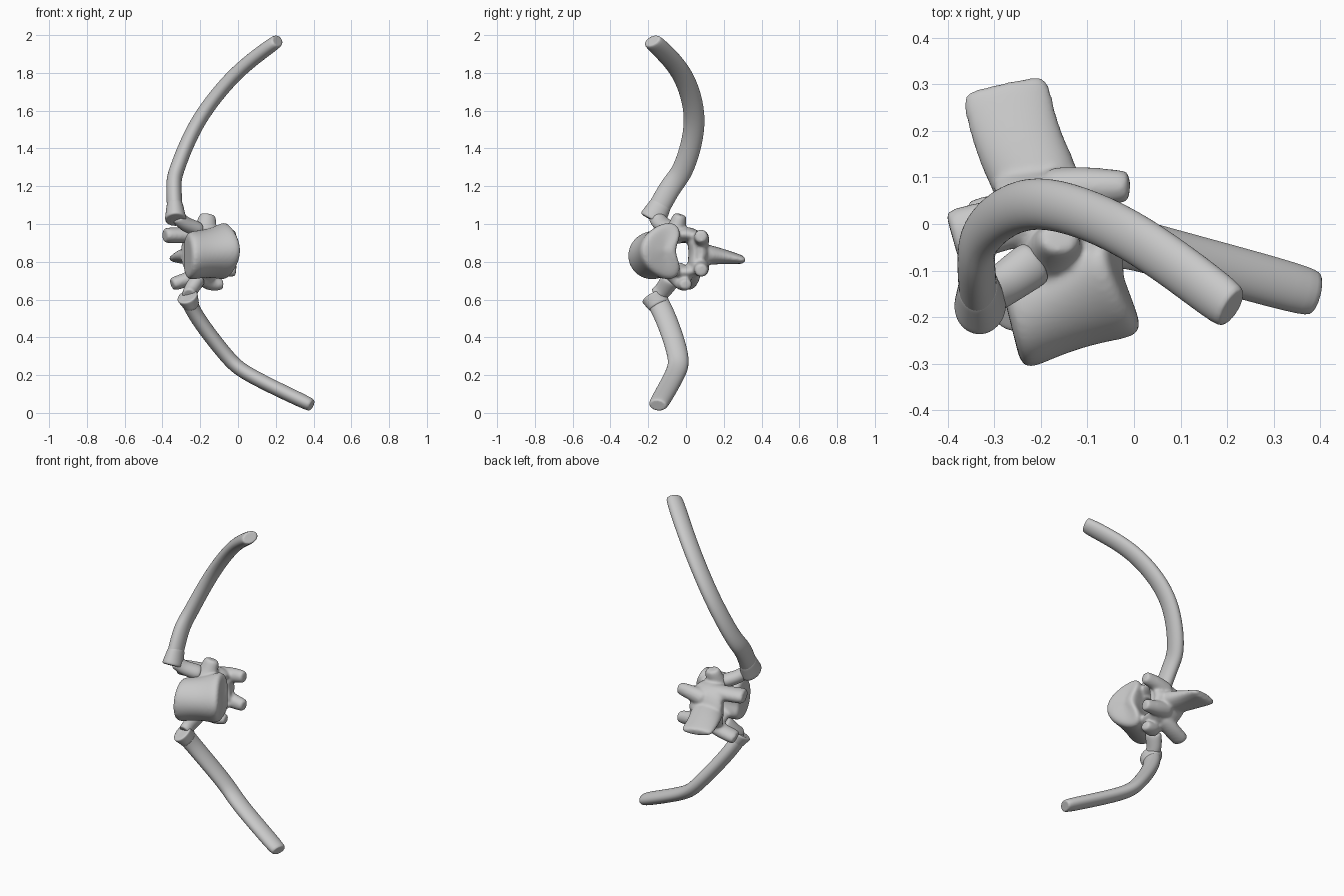
import bpy, bmesh, math
from mathutils import Vector

if "Cube" in bpy.data.objects:
    bpy.data.objects.remove(bpy.data.objects["Cube"], do_unlink=True)

GREY = (0.58, 0.58, 0.58, 1)
bone = bpy.data.materials.new("bone_grey")
bone.use_nodes = True
bone.diffuse_color = GREY
bone.node_tree.nodes["Principled BSDF"].inputs["Base Color"].default_value = GREY

SIDES = 12
ALONG_X, ALONG_Y = Vector((1, 0, 0)), Vector((0, 1, 0))


def smooth_path(points):
    """Put a midpoint on the flowing curve between each pair of path points."""
    pts = [Vector(p) for p in points]
    before = pts[0] * 2 - pts[1]
    after = pts[-1] * 2 - pts[-2]
    padded = [before] + pts + [after]
    path = []
    for a, b, c, d in zip(padded, padded[1:], padded[2:], padded[3:]):
        path += [b, (b + c) * 9 / 16 - (a + d) / 16]
    return path + [pts[-1]]


def bridge(bm, rings):
    """Skin a row of rings and close both ends."""
    for ring, following in zip(rings, rings[1:]):
        for k in range(SIDES):
            j = (k + 1) % SIDES
            bm.faces.new((ring[k], ring[j], following[j], following[k]))
    bm.faces.new(rings[0])
    bm.faces.new(rings[-1])


def loft(bm, points, hint, start, end, blunt=0.7):
    """Sweep an ellipse along a path; start and end give (half width, half thickness)."""
    pts = smooth_path(points)
    last = len(pts) - 1
    start, end = Vector(start), Vector(end)
    rings = []

    def add_ring(i, scale):
        tangent = (pts[min(i + 1, last)] - pts[max(i - 1, 0)]).normalized()
        wide = (hint - tangent * hint.dot(tangent)).normalized()
        thick = tangent.cross(wide)
        size = start.lerp(end, i / last) * scale
        ring = []
        for k in range(SIDES):
            angle = math.tau * k / SIDES
            offset = wide * size.x * math.cos(angle) + thick * size.y * math.sin(angle)
            ring.append(bm.verts.new(pts[i] + offset))
        rings.append(ring)

    # Inset rings at the ends keep them blunt
    add_ring(0, blunt)
    for i in range(last + 1):
        add_ring(i, 1.08)
    add_ring(last, blunt)
    bridge(bm, rings)


def finish(name, bm, voxel=0):
    """Turn the bmesh into a smooth object, optionally fusing its shells into one."""
    bmesh.ops.recalc_face_normals(bm, faces=bm.faces)
    for face in bm.faces:
        face.smooth = True
    mesh = bpy.data.meshes.new(name)
    bm.to_mesh(mesh)
    bm.free()
    mesh.materials.append(bone)
    obj = bpy.data.objects.new(name, mesh)
    bpy.context.collection.objects.link(obj)
    subdiv = obj.modifiers.new("round", "SUBSURF")
    subdiv.levels = subdiv.render_levels = 2
    if voxel:
        fuse = obj.modifiers.new("fuse", "REMESH")
        fuse.mode = "VOXEL"
        fuse.voxel_size = voxel
        fuse.use_smooth_shade = True
        soften = obj.modifiers.new("soften", "SMOOTH")
        soften.factor = 0.5
        soften.iterations = 8


# Ribs: flattened curved shafts, each with a flared head and a neck to the vertebra
shafts = {
    "upper": [(-.33, -.18, 1.02), (-.34, -.08, 1.2), (-.32, -.01, 1.3), (-.21, .05, 1.55),
              (-.01, -.02, 1.8), (.21, -.18, 1.97)],
    "lower": [(-.27, -.17, .62), (-.22, -.11, .51), (-.06, -.04, .3), (.06, -.06, .2),
              (.39, -.15, .04)],
}
necks = {
    "upper": [(-.32, -.16, 1.04), (-.28, -.13, 1), (-.21, -.08, .97)],
    "lower": [(-.26, -.16, .62), (-.25, -.12, .65), (-.21, -.08, .71)],
}
for side, shaft in shafts.items():
    bm = bmesh.new()
    loft(bm, shaft, ALONG_Y, (.056, .04), (.052, .036), 0.8)
    finish(side + "_rib", bm)

    # The head is a short flare over the first stretch of the shaft
    bm = bmesh.new()
    root = Vector(shaft[0])
    toward = Vector(shaft[1]) - root
    loft(bm, [root, root + toward / 4, root + toward / 2], ALONG_Y, (.07, .056), (.055, .04))
    finish(side + "_rib_head", bm)

    bm = bmesh.new()
    loft(bm, necks[side], ALONG_Y, (.04, .035), (.05, .04))
    finish(side + "_rib_neck", bm)

# Vertebral body: waisted drum that turns from round at one end to
# hollow-backed and swept back above and below at the other
vertebra = bmesh.new()
stations = 5
rings = []
for i in range(-1, stations + 1):
    u = min(max(i / (stations - 1), 0), 1)
    capped = i < 0 or i == stations
    scale = 0.6 if capped else 1.06 - 0.12 * math.sin(math.pi * u)
    centre = Vector((-.27, -.195, .83)).lerp(Vector((-.005, -.13, .86)), u)
    half_y = scale * (.123 - .01 * u)
    half_z = scale * (.128 + .03 * u)
    sweep = .055 * u * scale
    ring = []
    for k in range(SIDES):
        angle = math.tau * k / SIDES
        across, up = math.cos(angle), math.sin(angle)
        back = half_y * across * (0.6 if k == 0 else 1)
        lean = sweep * up * up
        ring.append(vertebra.verts.new(centre + Vector((-back / 4 - lean, back + lean, half_z * up))))
    rings.append(ring)
bridge(vertebra, rings)

# Neural arch and joint processes, mirrored above and below the canal
middle = .845


def mirrored(points, hint, start, end):
    for side in (1, -1):
        path = [(x, y, middle + side * rise) for x, y, rise in points]
        loft(vertebra, path, hint, start, end)


mirrored([(-.17, -.11, .08), (-.17, -.03, .1), (-.18, .05, .09), (-.2, .09, -.01)],
         ALONG_X, (.065, .035), (.11, .04))
mirrored([(-.18, .07, .06), (-.1, .08, .08), (-.01, .08, .09)],
         ALONG_Y, (.05, .05), (.033, .034))

# Broad plate closing the arch behind the canal
loft(vertebra, [(-.18, .04, .93), (-.19, .05, middle), (-.18, .04, .76)],
     ALONG_X, (.1, .035), (.1, .035))

# Spinous process: thin plate with a rounded end
loft(vertebra, [(-.2, .07, .84), (-.25, .18, .83), (-.28, .3, .81)],
     ALONG_X, (.09, .06), (.093, .022))

# Transverse processes with knobbed ends
loft(vertebra, [(-.18, .02, .94), (-.28, 0, .94), (-.39, -.03, .94)],
     ALONG_Y, (.05, .04), (.06, .04))
loft(vertebra, [(-.18, .03, .75), (-.26, .02, .71), (-.35, 0, .68)],
     ALONG_Y, (.05, .04), (.05, .035))

# Rib facets above and below the body
loft(vertebra, [(-.18, -.08, .92), (-.17, -.05, .98), (-.16, -.03, 1.05)],
     ALONG_Y, (.06, .07), (.034, .042))
loft(vertebra, [(-.18, -.07, .77), (-.16, -.02, .69), (-.08, 0, .68)],
     ALONG_Y, (.06, .06), (.032, .028))

finish("vertebra", vertebra, 0.008)
